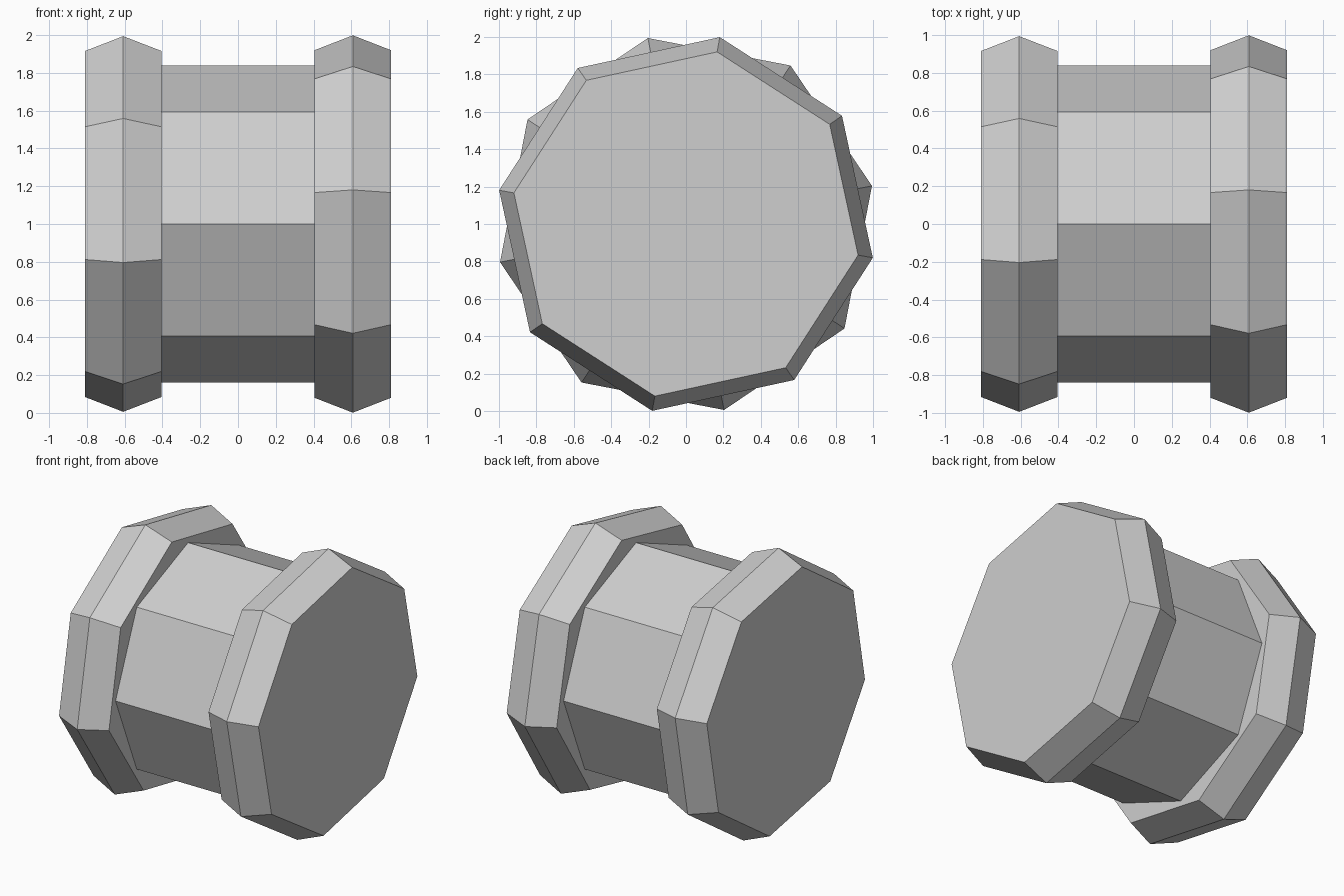
import bpy
import bmesh
from math import cos, sin, radians, tau

cube = bpy.data.objects.get("Cube")
if cube:
    bpy.data.objects.remove(cube, do_unlink=True)

SIDES = 8
CENTRE_Z = 1.0

grey = bpy.data.materials.new("light_grey")
grey.use_nodes = True
colour = (0.62, 0.62, 0.62, 1.0)
grey.diffuse_color = colour
grey.node_tree.nodes["Principled BSDF"].inputs["Base Color"].default_value = colour


def octagonal_part(name, profile, turn=0.0):
    """Loft octagon rings along x from (x, radius) pairs and cap both ends."""
    bm = bmesh.new()
    rings = []
    for x, radius in profile:
        angles = [radians(turn) + tau * i / SIDES for i in range(SIDES)]
        rings.append([bm.verts.new((x, radius * cos(a), radius * sin(a)))
                      for a in angles])
    for near, far in zip(rings, rings[1:]):
        for i in range(SIDES):
            j = (i + 1) % SIDES
            bm.faces.new((near[i], near[j], far[j], far[i]))
    bm.faces.new(rings[0])
    bm.faces.new(rings[-1])
    bmesh.ops.recalc_face_normals(bm, faces=bm.faces)
    mesh = bpy.data.meshes.new(name)
    bm.to_mesh(mesh)
    bm.free()
    mesh.materials.append(grey)
    obj = bpy.data.objects.new(name, mesh)
    obj.location.z = CENTRE_Z
    bpy.context.collection.objects.link(obj)
    return obj


# Straight shaft between the end discs
INNER, RIDGE, OUTER = 0.405, 0.608, 0.81
octagonal_part("shaft", [(-INNER, 0.84), (INNER, 0.84)])

# End discs with a ridged rim, each turned by its own angle
for name, side, turn in (("left_disc", 1, -10.25), ("right_disc", -1, 11.6)):
    rim = [(side * INNER, 0.935), (side * RIDGE, 1.015), (side * OUTER, 0.935)]
    octagonal_part(name, rim, turn)
